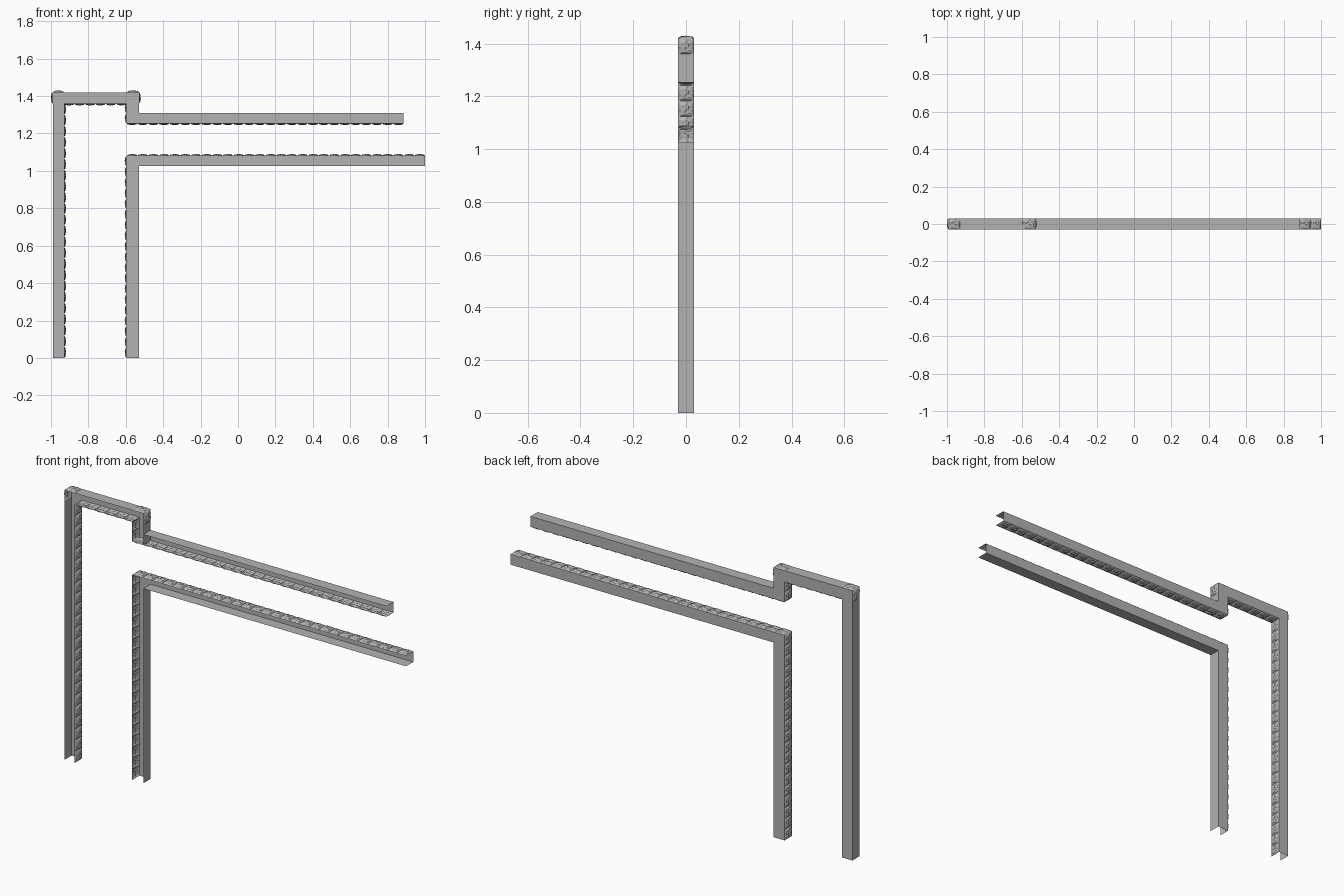
import bpy, bmesh, math, random
from mathutils import Vector

cube = bpy.data.objects.get("Cube")
if cube:
    bpy.data.objects.remove(cube)

HALF = 0.03      # half depth of the channel
TILE = 0.058     # length of one rock tile
CELLS = 9        # grid cells across a rock tile
BUMP = 0.011     # rock relief

grey = bpy.data.materials.new("stone grey")
grey.use_nodes = True
colour = (0.45, 0.45, 0.45, 1)
grey.diffuse_color = colour
grey.node_tree.nodes["Principled BSDF"].inputs["Base Color"].default_value = colour

# One rock tile relief, repeated along every rough face
random.seed(4)
relief = [[random.uniform(0.55, 1.0) for _ in range(CELLS + 1)] for _ in range(CELLS + 1)]


def height(i, j):
    u, v = i / CELLS, j / CELLS
    dome = math.sin(math.pi * u) * math.sin(math.pi * v)
    return BUMP * max(dome, 0) ** 0.4 * relief[i][j]


def make(name, bm):
    mesh = bpy.data.meshes.new(name)
    bmesh.ops.remove_doubles(bm, verts=bm.verts, dist=0.0002)
    bm.to_mesh(mesh)
    bm.free()
    mesh.materials.append(grey)
    obj = bpy.data.objects.new(name, mesh)
    bpy.context.collection.objects.link(obj)


def point(p, y):
    return Vector((p[0], y, p[1]))


def smooth_face(bm, p, q):
    corners = [point(p, -HALF), point(q, -HALF), point(q, HALF), point(p, HALF)]
    bm.faces.new([bm.verts.new(c) for c in corners])


def rough_face(bm, p, q):
    """Rock tiles from p to q, bulging to the left of that direction."""
    a, b = point(p, 0), point(q, 0)
    along = b - a
    out = Vector((-along.z, 0, along.x)).normalized()
    tiles = max(1, round(along.length / TILE))
    n = tiles * CELLS
    rows = []
    for i in range(n + 1):
        row = []
        for j in range(CELLS + 1):
            co = a + along * (i / n) + out * height(i % CELLS, j)
            co.y = HALF * (2 * j / CELLS - 1)
            row.append(bm.verts.new(co))
        rows.append(row)
    for r, s in zip(rows, rows[1:]):
        for j in range(CELLS):
            bm.faces.new((r[j], s[j], s[j + 1], r[j + 1]))


def path(name, builder, *lines):
    bm = bmesh.new()
    for line in lines:
        for p, q in zip(line, line[1:]):
            builder(bm, p, q)
    make(name, bm)


def back_plate(name, *boxes):
    bm = bmesh.new()
    for x0, x1, z0, z1 in boxes:
        corners = [(x0, z0), (x0, z1), (x1, z1), (x1, z0)]
        bm.faces.new([bm.verts.new(point(c, HALF)) for c in corners])
    make(name, bm)


# Main lines of the two walls
L0, L1 = -0.99, -0.93        # outer post
R0, R1 = -0.595, -0.53       # inner post and step
TOP, CAP = 1.42, 1.36        # top beam
U0, U1, UEND = 1.255, 1.31, 0.885   # upper rail
D0, D1, DEND = 1.025, 1.08, 1.0     # lower rail

# Upper wall
back_plate("upper_wall_back", (L0, L1, 0, TOP), (L1, R0, CAP, TOP),
           (R0, R1, U0, TOP), (R1, UEND, U0, U1))
path("upper_wall_sides", smooth_face,
     [(L0, 0), (L0, CAP)], [(L1, TOP), (R0, TOP)],
     [(R1, CAP), (R1, U0)], [(R1, U1), (UEND, U1)])
path("upper_wall_rock", rough_face,
     [(UEND, U0), (R0, U0), (R0, CAP), (L1, CAP), (L1, 0)])
path("corner_rock", rough_face,
     [(L0, CAP), (L0, TOP), (L1, TOP)], [(R0, TOP), (R1, TOP), (R1, CAP)])

# Lower wall
back_plate("lower_wall_back", (R0, R1, 0, D1), (R1, DEND, D0, D1))
path("lower_wall_sides", smooth_face, [(DEND, D0), (R1, D0), (R1, 0)])
path("lower_wall_rock", rough_face, [(R0, 0), (R0, D1), (DEND, D1)])
